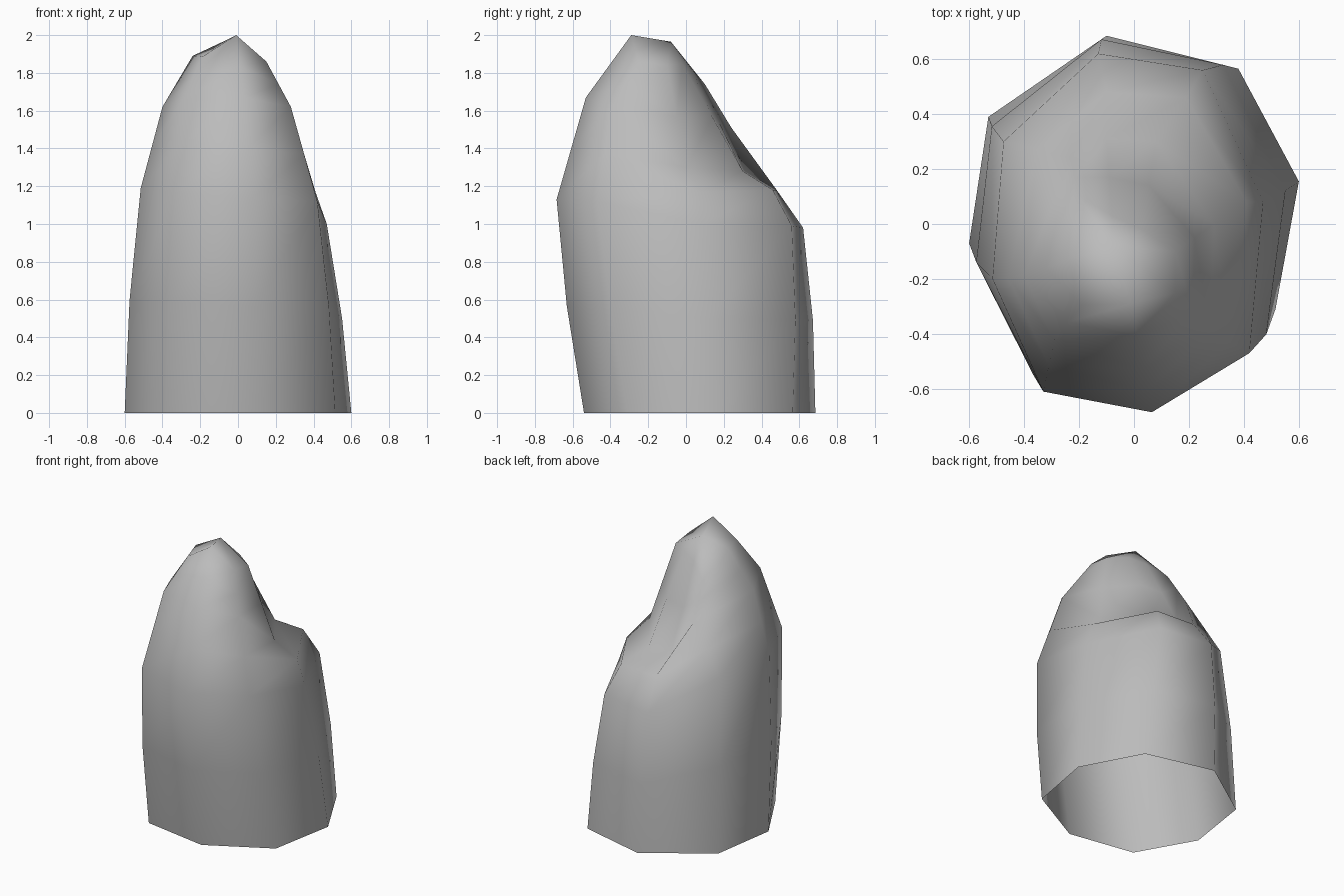
import bpy
import bmesh
from mathutils import Vector

default_cube = bpy.data.objects.get("Cube")
if default_cube:
    bpy.data.objects.remove(default_cube, do_unlink=True)


def section(*points):
    """Turn a short list of points into one eight-sided cross-section."""
    return [Vector(point) for point in points]


def blend(lower, upper, spread=1.0):
    """Cross-section halfway between two others, optionally spread outwards."""
    middle = [low.lerp(high, 0.5) for low, high in zip(lower, upper)]
    return [Vector((p.x * spread, p.y * spread, p.z)) for p in middle]


def make_material(name, colour):
    material = bpy.data.materials.new(name)
    material.use_nodes = True
    material.diffuse_color = colour
    shader = next(n for n in material.node_tree.nodes if n.type == "BSDF_PRINCIPLED")
    shader.inputs["Base Color"].default_value = colour
    shader.inputs["Roughness"].default_value = 0.9
    return material


# Cross-sections run counter-clockwise, starting at the front left corner
base = section((.515, -.31, 0), (.6, .155, 0), (.38, .565, 0), (-.1, .685, 0),
               (-.53, .39, 0), (-.6, -.07, 0), (-.38, -.46, 0), (.09, -.54, 0))
belly = section((.42, -.47, 1.12), (.47, .08, 1), (.25, .56, .99), (-.13, .62, .98),
                (-.475, .3, 1.2), (-.515, -.2, 1.19), (-.33, -.61, 1.17), (.065, -.685, 1.13))
upper = section((.28, -.39, 1.62), (.29, 0, 1.3), (.08, .3, 1.28), (-.1, .31, 1.28),
                (-.23, .24, 1.51), (-.4, -.19, 1.62), (-.29, -.42, 1.66), (.03, -.53, 1.67))
summit = section((.15, -.25, 1.86), (.15, -.1, 1.84), (.03, -.02, 1.85), (-.08, .03, 1.82),
                 (-.2, .1, 1.74), (-.24, -.13, 1.89), (-.19, -.295, 1.885), (-.01, -.29, 2))

# The back left corners step inwards to form a low shelf
shoulder = blend(belly, upper)
shoulder[1:4] = section((.41, .08, 1.17), (.19, .46, 1.18), (-.1, .48, 1.18))

sections = [base, blend(base, belly, spread=1.03), belly, shoulder,
            upper, blend(upper, summit), summit]

# Skin the sections, leaving the underside open
bm = bmesh.new()
rings = [[bm.verts.new(point) for point in ring] for ring in sections]
sides = len(base)
for lower_ring, upper_ring in zip(rings, rings[1:]):
    for i in range(sides):
        j = (i + 1) % sides
        bm.faces.new((lower_ring[i], lower_ring[j], upper_ring[j], upper_ring[i]))

# Close the top with a fan around the second, lower tip
tip = bm.verts.new((-.08, -.08, 1.965))
for i in range(sides):
    bm.faces.new((rings[-1][i], rings[-1][(i + 1) % sides], tip))

for face in bm.faces:
    face.smooth = True
bmesh.ops.recalc_face_normals(bm, faces=bm.faces)

mesh = bpy.data.meshes.new("standing_rock")
bm.to_mesh(mesh)
bm.free()
mesh.materials.append(make_material("stone grey", (.5, .5, .5, 1)))
rock = bpy.data.objects.new("standing_rock", mesh)
bpy.context.collection.objects.link(rock)
